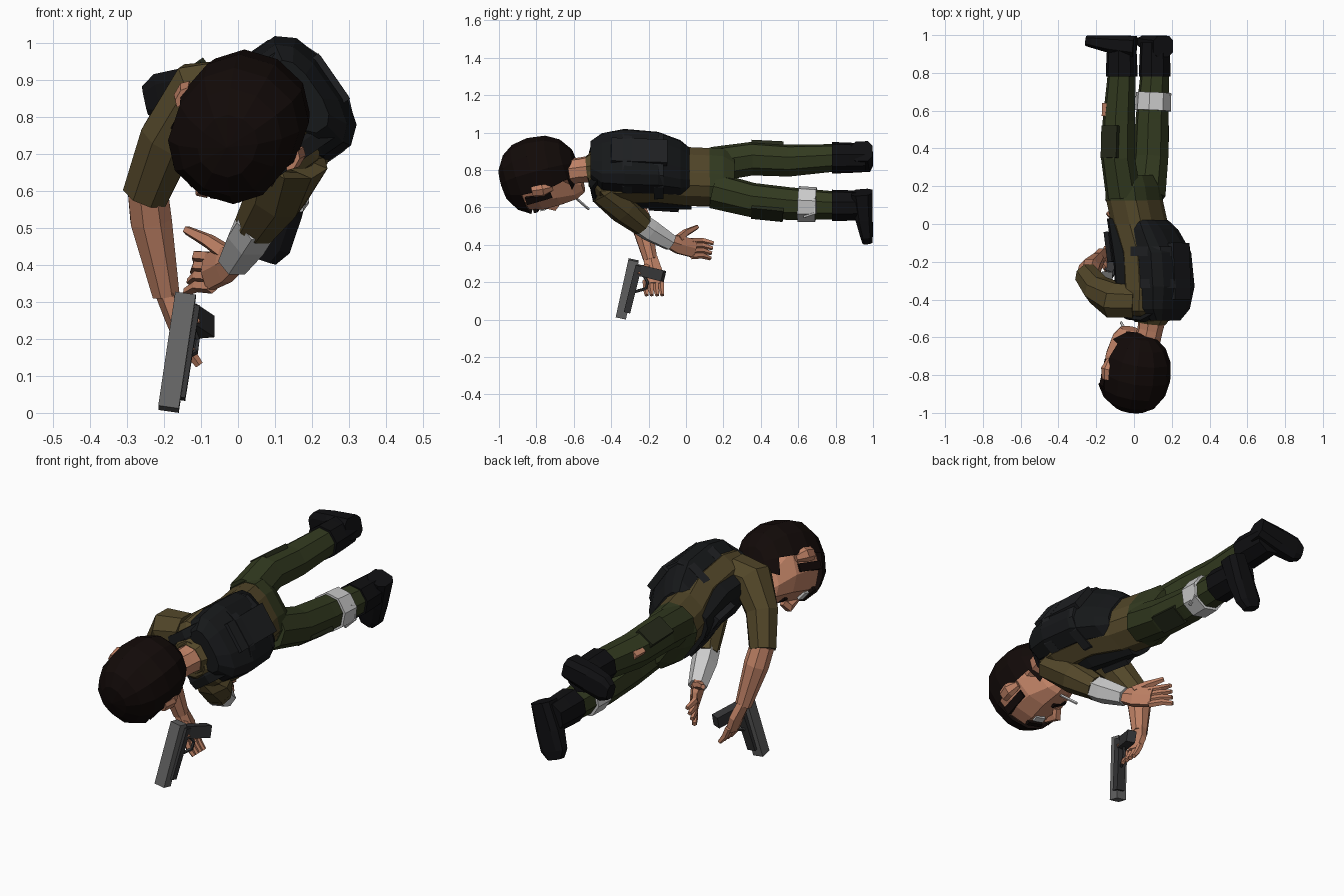
import bpy, bmesh
from math import sin, cos, pi, radians
from mathutils import Vector as V

COL = {"skin": (.52, .22, .13), "hair": (.006, .003, .0025), "vest": (.008, .009, .01),
       "strap": (.013, .014, .016), "trousers": (.032, .042, .014), "shirt": (.085, .062, .022),
       "brace": (.55, .55, .55), "steel": (.13, .13, .13), "grip": (.035, .035, .037),
       "boot": (.005, .005, .006), "pocket": (.018, .022, .01)}
MATS = {}
for k, c in COL.items():
    MATS[k] = bpy.data.materials.new(k)
    MATS[k].diffuse_color = (*c, 1)

# Body axes: the figure lies along y, rolled onto its left front side
L, F = V((.57, 0, -.82)).normalized(), V((-.82, 0, -.57)).normalized()


def finish(name, bm, col):
    bmesh.ops.recalc_face_normals(bm, faces=bm.faces)
    me = bpy.data.meshes.new(name)
    bm.to_mesh(me)
    bm.free()
    me.materials.append(MATS[col])
    ob = bpy.data.objects.new(name, me)
    bpy.context.collection.objects.link(ob)
    return ob


def power(x, p):
    return abs(x) ** p * (1 if x > 0 else -1)


def ring(c, A, B, a, b, n=12, p=1.0):
    ts = [2 * pi * (i + .5) / n for i in range(n)]
    return [c + A * (a * power(cos(t), p)) + B * (b * power(sin(t), p)) for t in ts]


def loft(name, rings, col):
    bm = bmesh.new()
    vs = [[bm.verts.new(q) for q in r] for r in rings]
    n = len(vs[0])
    for r0, r1 in zip(vs, vs[1:]):
        for i in range(n):
            bm.faces.new((r0[i], r0[(i + 1) % n], r1[(i + 1) % n], r1[i]))
    bm.faces.new(vs[0][::-1])
    bm.faces.new(vs[-1])
    return finish(name, bm, col)


def tube(name, pts, radii, col, ref=L, n=8, p=1.0):
    """Tube along a path; a radius may be a pair (along ref, across ref)."""
    pts = [V(q) for q in pts]
    rings = []
    for i, q in enumerate(pts):
        t = (pts[min(i + 1, len(pts) - 1)] - pts[max(i - 1, 0)]).normalized()
        A = (V(ref) - t * V(ref).dot(t)).normalized()
        r = radii[i] if isinstance(radii[i], tuple) else (radii[i],) * 2
        rings.append(ring(q, A, t.cross(A), r[0] * 1.04, r[1] * 1.04, n, p))
    return loft(name, rings, col)


def box(name, p0, p1, w, h, col, ref=L):
    return tube(name, [p0, p1], [(w * .68, h * .68)] * 2, col, ref, 4)


def body(name, secs, col, p=.75):
    """Loft of sections (y, x, z, half width, half depth, forward offset)."""
    loft(name, [ring(V((x, y, z)) + F * o, L, F, a, b, 12, p) for y, x, z, a, b, o in secs], col)


def P(l, f, y, x=.08, z=.79):
    return V((x, y, z)) + L * l + F * f


# Torso, vest and hips
body("shirt", [(-.52, .09, .8, .09, .07, 0), (-.46, .09, .8, .17, .1, 0), (-.35, .1, .8, .19, .12, 0),
               (-.15, .08, .79, .175, .12, 0), (0, .03, .765, .162, .125, 0), (.14, 0, .76, .16, .125, 0)], "shirt")
body("hips", [(.125, 0, .76, .163, .128, 0), (.2, 0, .76, .165, .115, 0), (.26, .005, .755, .13, .08, 0)], "trousers")
body("vest_back", [(-.51, .1, .81, .11, .05, -.08), (-.45, .1, .8, .165, .09, -.08), (-.33, .1, .8, .185, .11, -.085),
                   (-.15, .085, .79, .178, .11, -.085), (-.03, .045, .77, .16, .09, -.075), (.02, .03, .765, .13, .07, -.06)], "vest")
body("vest_front", [(-.47, .09, .8, .12, .05, .07), (-.4, .09, .8, .17, .08, .075), (-.2, .08, .79, .175, .085, .07),
                    (.03, .03, .765, .15, .08, .07)], "vest")
for y0, y1, x, z, a in ((-.34, -.29, .1, .8, .187), (-.17, -.12, .085, .79, .18)):
    body("vest_band", [(y0, x, z, a, .15, -.05), (y1, x, z, a - .003, .147, -.048)], "strap")
box("back_panel", P(0, -.178, -.4, .1, .8), P(0, -.178, -.1, .09, .79), .15, .035, "strap")
for l in (-.1, 0, .1):
    box("front_pouch", P(l, .145, -.2, .07, .79), P(l, .145, -.04, .05, .78), .08, .03, "strap")
for l in (-.1, .1):
    tube("shoulder_strap", [P(l, -.13, -.46), P(l, -.04, -.5), P(l, .06, -.49), P(l, .1, -.42)],
         [(.045, .018)] * 4, "vest", L, 6)

# Legs: path, radii, boot heel and toe, outward direction
LEGS = {
    "right": ([(-.055, .15, .83), (-.085, .35, .86), (-.08, .55, .85), (-.065, .8, .865)],
              [.092, .088, .084, .072], (.005, .94, .9), (-.25, .97, .845), -1),
    "left": ([(.07, .15, .69), (.09, .35, .64), (.095, .55, .62), (.11, .8, .61)],
             [.095, .09, .086, .074], (.155, .94, .68), (.065, .97, .415), 1)}
for side, (path, rad, heel, toe, s) in LEGS.items():
    tube(side + "_leg", path, rad, "trousers")
    end, heel, toe = V(path[-1]), V(heel), V(toe)
    tube(side + "_boot_shaft", [end - V((0, .02, 0)), end + V((0, .07, 0)), end + V((0, .16, 0))],
         [.083, .08, .075], "boot")
    d = V((0, 1, 0)).cross(toe - heel)
    mid = heel.lerp(toe, .5) + V((0, -.003, 0))
    tube(side + "_boot_foot", [heel, mid, heel.lerp(toe, .85), toe],
         [(.055, .057), (.066, .047), (.066, .034), (.04, .027)], "boot", d, 8, .65)
    out = L * s * .074
    a, b = V(path[1]) + out, V(path[1]).lerp(V(path[2]), .85) + out
    box(side + "_thigh_pocket", a, b, .1, .03, "pocket", F)
tube("knee_brace", [(.1, .6, .618), (.104, .695, .614)], [.094, .092], "brace")
tube("brace_buckle", [(.17, .62, .66), (.185, .69, .64), (.185, .69, .57), (.17, .63, .55)], [.008] * 4, "brace", (1, 0, 0), 5)
box("torn_trouser_patch", (-.142, .57, .885), (-.139, .64, .885), .05, .03, "skin", F)

# Head frame: turned towards the ground, chin tucked towards the chest
T = radians(18)
HL, HB = V((.87, 0, -.5)).normalized(), V((-.5, 0, -.87)).normalized()
HF, HU, HC = HB * cos(T) + V((0, sin(T), 0)), V((0, -cos(T), 0)) + HB * sin(T), V((0, -.795, .77))


def H(l, f, u):
    return HC + HL * l + HF * f + HU * u


loft("face", [ring(H(0, f, u), HL, HF, a, b, 10, .85) for u, f, a, b in
              ((-.215, .12, .05, .045), (-.17, .085, .1, .1), (-.08, .03, .145, .155),
               (.02, 0, .156, .185), (.09, 0, .14, .165), (.14, 0, .08, .1))], "skin")
bm = bmesh.new()
bmesh.ops.create_uvsphere(bm, u_segments=12, v_segments=8, radius=1)
cut = [f for f in bm.faces if f.calc_center_median().y > .2 and f.calc_center_median().z < .4]
bmesh.ops.delete(bm, geom=cut, context="FACES")
for v in bm.verts:
    x, y, z = (power(c, .88) if abs(c) > 1e-4 else 0 for c in v.co)
    v.co = H(x * .18, y * .205 - .003, z * (.203 if z > 0 else .23))
finish("hair", bm, "hair")
tube("neck", [(.1, -.47, .81), (.085, -.56, .8), (.05, -.7, .78)], [.075, .066, .07], "skin")
tube("shirt_collar", [(.095, -.48, .805), (.09, -.525, .8)], [.1, .076], "shirt")
tube("nose", [H(0, .175, .04), H(0, .21, -.03), H(0, .185, -.06)], [.014, .025, .02], "skin", HL, 5)
box("moustache", H(-.045, .175, -.085), H(.045, .175, -.085), .02, .02, "hair", HU)
tube("cigarette", [(-.02, -.6, .66), (-.07, -.52, .59)], [.007, .007], "brace", L, 5)
for s in (-1, 1):
    tube("ear", [H(s * .155, .01, -.08), H(s * .178, 0, -.03), H(s * .172, -.005, .025)],
         [(.015, .02), (.02, .035), (.015, .03)], "skin", HL, 6)
    box("eyebrow", H(s * .025, .18, .06), H(s * .1, .15, .06), .02, .02, "hair", HU)
    box("eye", H(s * .035, .178, .02), H(s * .085, .158, .02), .03, .02, "brace", HU)
    box("sideburn", H(s * .148, .05, .08), H(s * .138, .055, -.06), .022, .04, "hair", HL)

# Right arm reaching down to the pistol
tube("right_sleeve", [(.0, -.41, .87), (-.1, -.405, .86), (-.19, -.35, .74), (-.25, -.27, .59)],
     [.09, .098, .078, .064], "shirt", (0, 1, 0))
tube("right_forearm", [(-.245, -.275, .61), (-.235, -.24, .52), (-.195, -.19, .32)], [.056, .058, .038], "skin", (0, 1, 0))
tube("right_palm", [(-.195, -.19, .33), (-.17, -.175, .26), (-.145, -.175, .19)],
     [(.04, .03), (.052, .028), (.045, .024)], "skin", (0, 1, 0), 6)
for i in range(4):
    y = -.215 + .028 * i
    tube("right_finger", [(-.15, y, .21), (-.13, y, .165), (-.105, y + .005, .13)], [.016, .015, .011], "skin", (0, 1, 0), 5)
tube("right_thumb", [(-.17, -.2, .28), (-.14, -.24, .27), (-.11, -.25, .24)], [.02, .018, .012], "skin", (0, 1, 0), 5)

# Pistol pointing down
X = (1, 0, 0)
box("pistol_slide", (-.142, -.28, .318), (-.188, -.348, .01), .056, .056, "steel", X)
box("pistol_frame", (-.125, -.252, .29), (-.165, -.315, .04), .045, .035, "grip", X)
box("pistol_grip", (-.135, -.255, .265), (-.085, -.12, .232), .045, .06, "grip", X)
tube("trigger_guard", [(-.125, -.225, .235), (-.11, -.205, .2), (-.115, -.215, .165), (-.145, -.27, .15)],
     [.008] * 4, "grip", X, 5)

# Left arm folded under the chest
tube("left_sleeve", [(.12, -.42, .74), (.15, -.42, .68), (.105, -.33, .59), (.05, -.23, .505)],
     [.09, .092, .08, .06], "shirt", (0, 0, 1))
tube("left_forearm_brace", [(.055, -.25, .515), (.03, -.19, .475), (-.01, -.08, .41)], [.06, .06, .045], "brace", (0, 0, 1), 6)
tube("left_palm", [(0, -.1, .42), (-.035, -.04, .4), (-.08, .045, .38)],
     [(.036, .03), (.052, .03), (.054, .022)], "skin", (0, 0, 1), 6)
for i in range(4):
    z = .34 + .027 * i
    tip = (-.14 + .01 * i, .13 + .006 * i, z - .012)
    tube("left_finger", [(-.07, .03, z), (-.11, .085, z + .003), tip], [.017, .016, .011], "skin", (0, 0, 1), 5)
tube("left_thumb", [(-.03, -.04, .43), (-.08, .0, .465), (-.14, .06, .495)], [.025, .02, .012], "skin", (0, 0, 1), 5)
